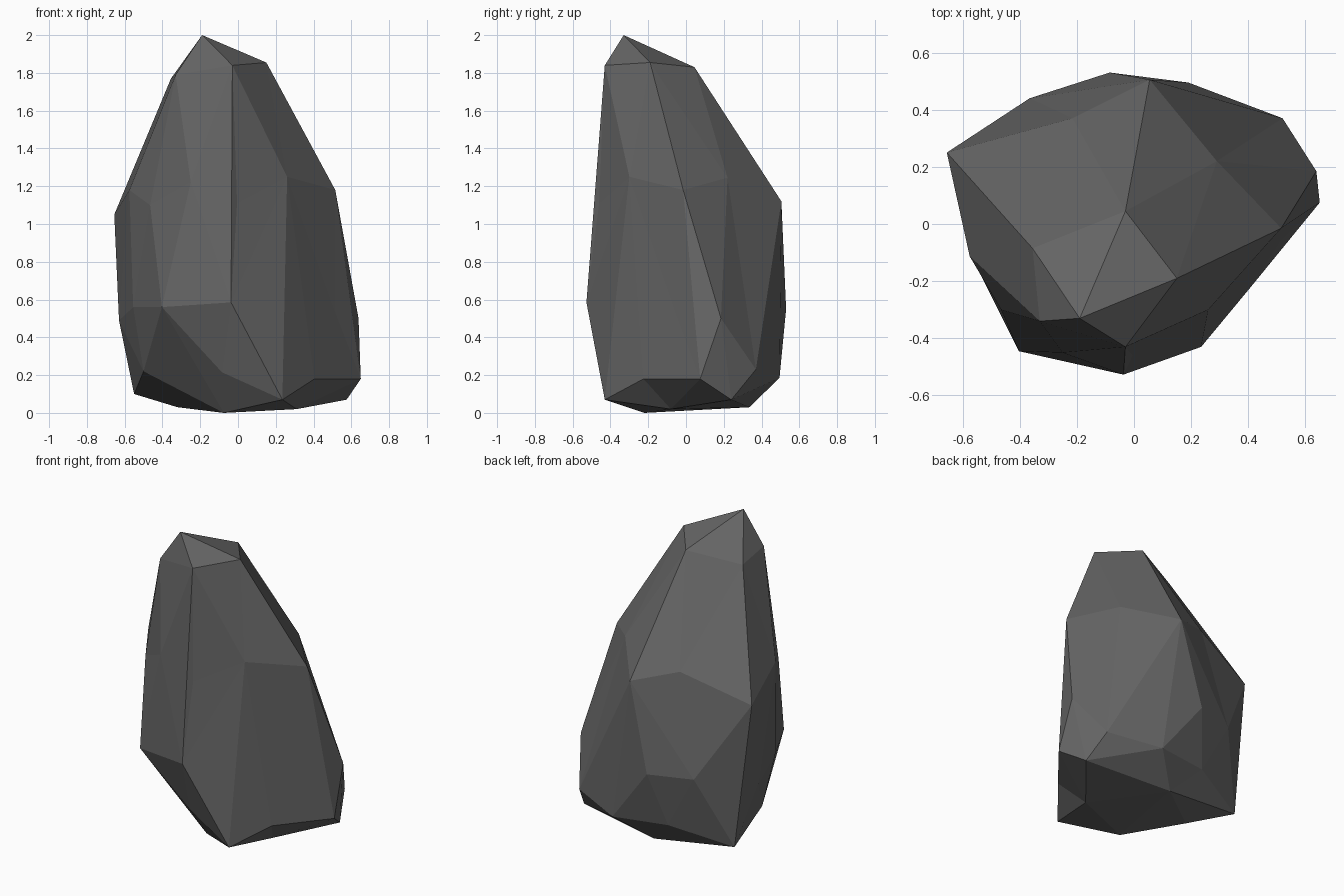
import bpy, bmesh
from mathutils import Vector

# Corner points of the boulder, ring by ring
crown = [(-.19, -.33, 2), (-.03, -.43, 1.84), (.15, -.19, 1.855),
         (-.33, -.34, 1.79), (-.03, .045, 1.83), (-.355, -.085, 1.77)]
shoulder = [(.26, -.3, 1.25), (.515, -.015, 1.18), (.29, .22, 1.245), (.055, .505, 1.12),
            (-.215, .37, 1.2), (-.655, .25, 1.05), (-.575, -.113, 1.18), (-.465, -.3, 1.1),
            (-.25, -.45, 1.22), (-.005, -.46, 1.11)]
waist = [(-.037, -.527, .585), (.235, -.325, .555), (.515, -.055, .53), (.638, .185, .5),
         (.23, .435, .575), (-.085, .53, .55), (-.365, .44, .555), (-.63, .145, .49),
         (-.555, -.14, .56), (-.403, -.445, .56)]
foot = [(-.085, -.38, .215), (.235, -.43, .07), (.405, -.225, .18), (.65, .075, .18),
        (.575, .24, .07), (.52, .37, .23), (.19, .495, .185), (-.17, .43, .2),
        (-.55, .28, .1), (-.5, -.08, .22)]
base = [(-.075, -.22, 0), (.31, -.08, .02), (0, .335, .03), (-.32, .1, .03)]

# Skin the points: inflate toward an ellipsoid, take the hull, then put the corners back
centre, radii, k = Vector((0, 0, .85)), (.62, .5, 1.1), .3
bm = bmesh.new()
home = {}
for p in crown + shoulder + waist + foot + base:
    d = Vector(p) - centre
    r = sum((d[i] / radii[i]) ** 2 for i in range(3)) ** .5
    v = bm.verts.new(centre + d.lerp(d / r, k))
    home[v] = Vector(p)
bmesh.ops.convex_hull(bm, input=bm.verts[:])
for v in bm.verts:
    v.co = home[v]
bmesh.ops.recalc_face_normals(bm, faces=bm.faces[:])

mesh = bpy.data.meshes.new("boulder")
bm.to_mesh(mesh)
bm.free()
rock = bpy.data.objects.new("boulder", mesh)
bpy.context.collection.objects.link(rock)

# Single dark stone colour
stone = bpy.data.materials.new("dark grey stone")
stone.diffuse_color = (.13, .13, .13, 1)
mesh.materials.append(stone)
